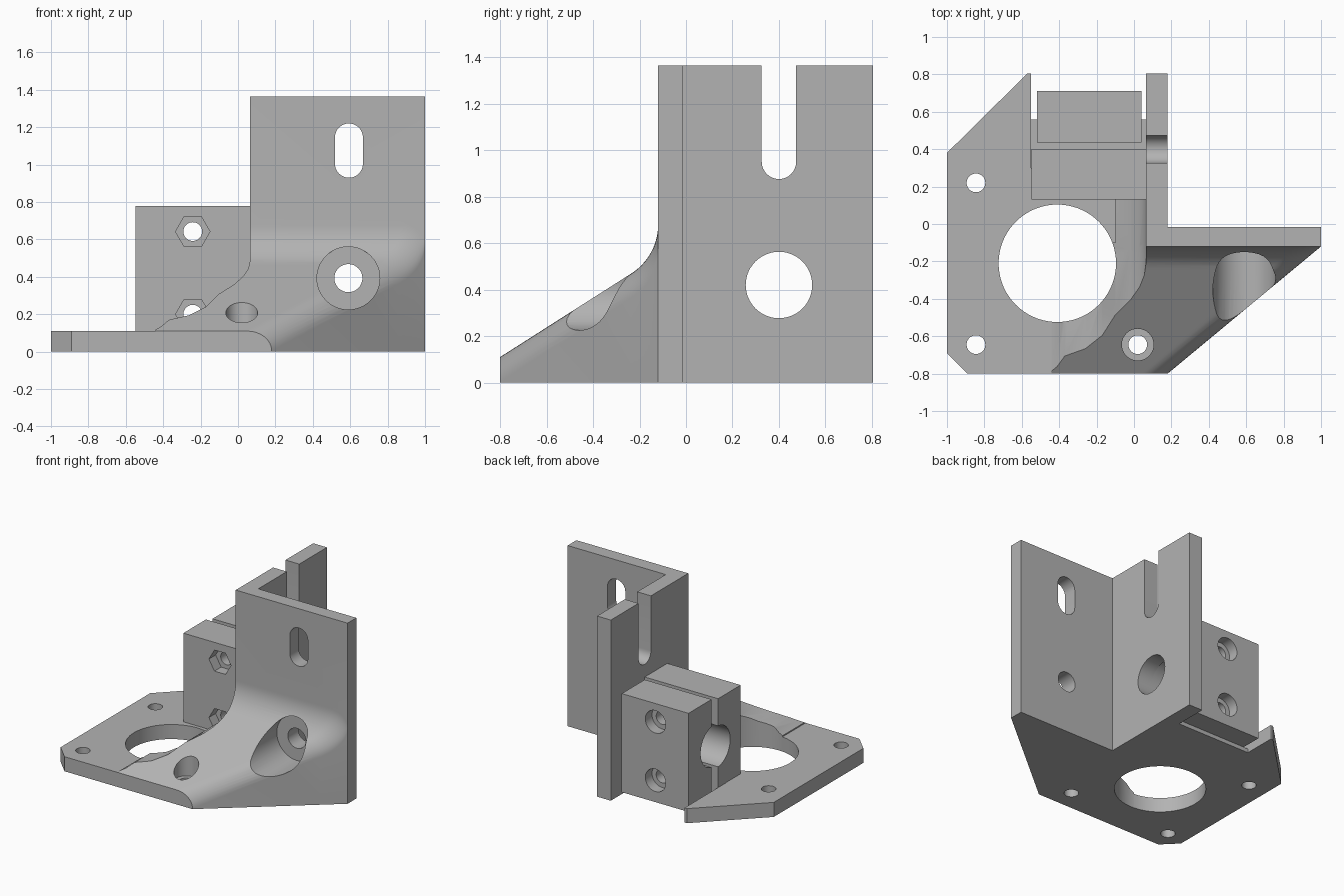
import bpy, bmesh
from math import cos, sin, pi, radians

cube = bpy.data.objects.get("Cube")
if cube:
    bpy.data.objects.remove(cube)

grey = bpy.data.materials.new("printed_grey")
grey.use_nodes = True
COLOUR = (0.45, 0.45, 0.45, 1)
grey.diffuse_color = COLOUR
grey.node_tree.nodes["Principled BSDF"].inputs["Base Color"].default_value = COLOUR


def loft(name, rings):
    """Closed solid through a list of equal-length point rings."""
    bm = bmesh.new()
    rows = [[bm.verts.new(p) for p in ring] for ring in rings]
    n = len(rows[0])
    for a, b in zip(rows, rows[1:]):
        for i in range(n):
            j = (i + 1) % n
            bm.faces.new((a[i], a[j], b[j], b[i]))
    bm.faces.new(rows[0])
    bm.faces.new(rows[-1])
    bmesh.ops.recalc_face_normals(bm, faces=bm.faces)
    mesh = bpy.data.meshes.new(name)
    bm.to_mesh(mesh)
    bm.free()
    mesh.materials.append(grey)
    ob = bpy.data.objects.new(name, mesh)
    bpy.context.collection.objects.link(ob)
    return ob


def prism(name, pts, axis, lo, hi):
    """Extrude a 2D outline along x (y,z), y (x,z) or z (x,y)."""
    place = {"x": lambda u, v, w: (w, u, v),
             "y": lambda u, v, w: (u, w, v),
             "z": lambda u, v, w: (u, v, w)}[axis]
    return loft(name, [[place(u, v, w) for u, v in pts] for w in (lo, hi)])


def rect(u0, u1, v0, v1):
    return [(u0, v0), (u1, v0), (u1, v1), (u0, v1)]


def circle(u, v, r, n=48):
    return [(u + r * cos(2 * pi * i / n), v + r * sin(2 * pi * i / n)) for i in range(n)]


def slot(u, v0, v1, r, n=16):
    top = [(u + r * cos(pi * i / n), v1 + r * sin(pi * i / n)) for i in range(n + 1)]
    return top + [(u - r * cos(pi * i / n), v0 - r * sin(pi * i / n)) for i in range(n + 1)]


def combine(target, others, operation):
    """Apply booleans and discard the tool objects."""
    bpy.context.view_layer.objects.active = target
    for other in others:
        mod = target.modifiers.new("cut", "BOOLEAN")
        mod.operation = operation
        mod.solver = "EXACT"
        mod.object = other
        bpy.ops.object.modifier_apply(modifier=mod.name)
        bpy.data.objects.remove(other)


# Sloping gusset: straight ramp, then an arc up into the front wall
FRONT, WALL, R = -0.8, -0.12, 0.25
stations = [(FRONT, 0.11)]
for i in range(13):
    a = radians(58.5) * (1 - i / 12)
    stations.append((WALL - R + R * cos(a), 0.68 - R * sin(a)))
stations.append((-0.1, 0.68))
rings = []
for y, z in stations:
    edge = min(0.18 + (y - FRONT) * 0.82 / 0.68, 1.0)
    ring = [(edge, y, 0), (-0.44, y, 0), (-0.44, y, z)]
    for i in range(9):
        a = pi / 2 * (1 - i / 8)
        ring.append((edge - 0.13 + 0.13 * cos(a), y, z - 0.105 + 0.105 * sin(a)))
    rings.append(ring)
gusset = loft("gusset", rings)

# Curved left flank shared by the gusset and the fillet behind it
flank = [(-0.46, 0.108), (-0.41, 0.135), (-0.37, 0.17), (-0.26, 0.195), (-0.17, 0.24),
         (-0.1, 0.31), (-0.02, 0.36), (0.03, 0.405), (0.055, 0.445), (0.065, 0.49)]
combine(gusset, [prism("flank_cutter", flank + [(0.065, 0.9), (-0.46, 0.9)],
                       "y", -0.9, 0)], "DIFFERENCE")
side_fillet = prism("side_fillet", flank[5:] + [(0.1, 0.49), (0.1, 0.02), (-0.1, 0.02)],
                    "y", -0.13, 0.2)

# Base plate, walls and fixed half of the clamp
body = prism("bracket_body", [(-1, -0.69), (-0.89, FRONT), (0.03, FRONT), (0.1, -0.1),
                              (0.1, 0.3), (-0.55, 0.3), (-0.55, 0.805), (-0.57, 0.805),
                              (-1, 0.38)], "z", 0, 0.11)
corner = [(0.065, WALL), (1, WALL), (1, -0.015), (0.18, -0.015), (0.18, 0.805), (0.065, 0.805)]
combine(body, [
    prism("corner_walls", corner, "z", 0, 1.365),
    prism("fixed_clamp", rect(-0.548, 0.09, 0.13, 0.4), "z", 0, 0.78),
    prism("clamp_tongue", rect(-0.55, 0.09, 0.3, 0.56), "z", 0, 0.03),
    side_fillet,
    gusset,
], "UNION")

# Openings in the plate and walls
cutters = [
    prism("motor_opening", circle(-0.41, -0.21, 0.314, 72), "z", -0.1, 0.9),
    prism("corner_counterbore", circle(0.02, -0.645, 0.085), "z", 0.11, 0.6),
    prism("wall_counterbore", circle(0.59, 0.393, 0.168), "y", -0.9, -0.14),
    prism("wall_hole", circle(0.59, 0.393, 0.075), "y", -0.5, 0.1),
    prism("wall_slot", slot(0.593, 1.005, 1.145, 0.075), "y", -0.5, 0.1),
    prism("rod_notch", slot(0.4, 0.95, 1.6, 0.074), "x", 0, 0.3),
    prism("rod_hole", circle(0.4, 0.42, 0.143), "x", 0, 0.3),
    prism("rod_bore", circle(0.41, 0.42, 0.155), "x", -0.7, 0.065),
]
for x, y in ((-0.845, 0.22), (-0.845, -0.645), (0.02, -0.645)):
    cutters.append(prism("plate_hole", circle(x, y, 0.05), "z", -0.1, 0.3))
for z in (0.2, 0.642):
    cutters.append(prism("clamp_bolt_hole", circle(-0.242, z, 0.05), "y", 0.05, 0.5))
    cutters.append(prism("nut_recess", circle(-0.242, z, 0.092, 6), "y", 0.05, 0.21))
combine(body, cutters, "DIFFERENCE")

# Loose half of the clamp
clamp = prism("loose_clamp", rect(-0.518, 0.04, 0.435, 0.71), "z", 0.035, 0.78)
cutters = [prism("rod_bore", circle(0.41, 0.42, 0.155), "x", -0.7, 0.3)]
for z in (0.2, 0.642):
    cutters.append(prism("clamp_bolt_hole", circle(-0.242, z, 0.05), "y", 0.3, 0.9))
    cutters.append(prism("head_recess", circle(-0.242, z, 0.085), "y", 0.63, 0.9))
combine(clamp, cutters, "DIFFERENCE")

# Smooth the curved surfaces, keep machined edges sharp
for ob in bpy.context.view_layer.objects:
    ob.select_set(ob in (body, clamp))
bpy.context.view_layer.objects.active = body
bpy.ops.object.shade_smooth_by_angle(angle=radians(32))
